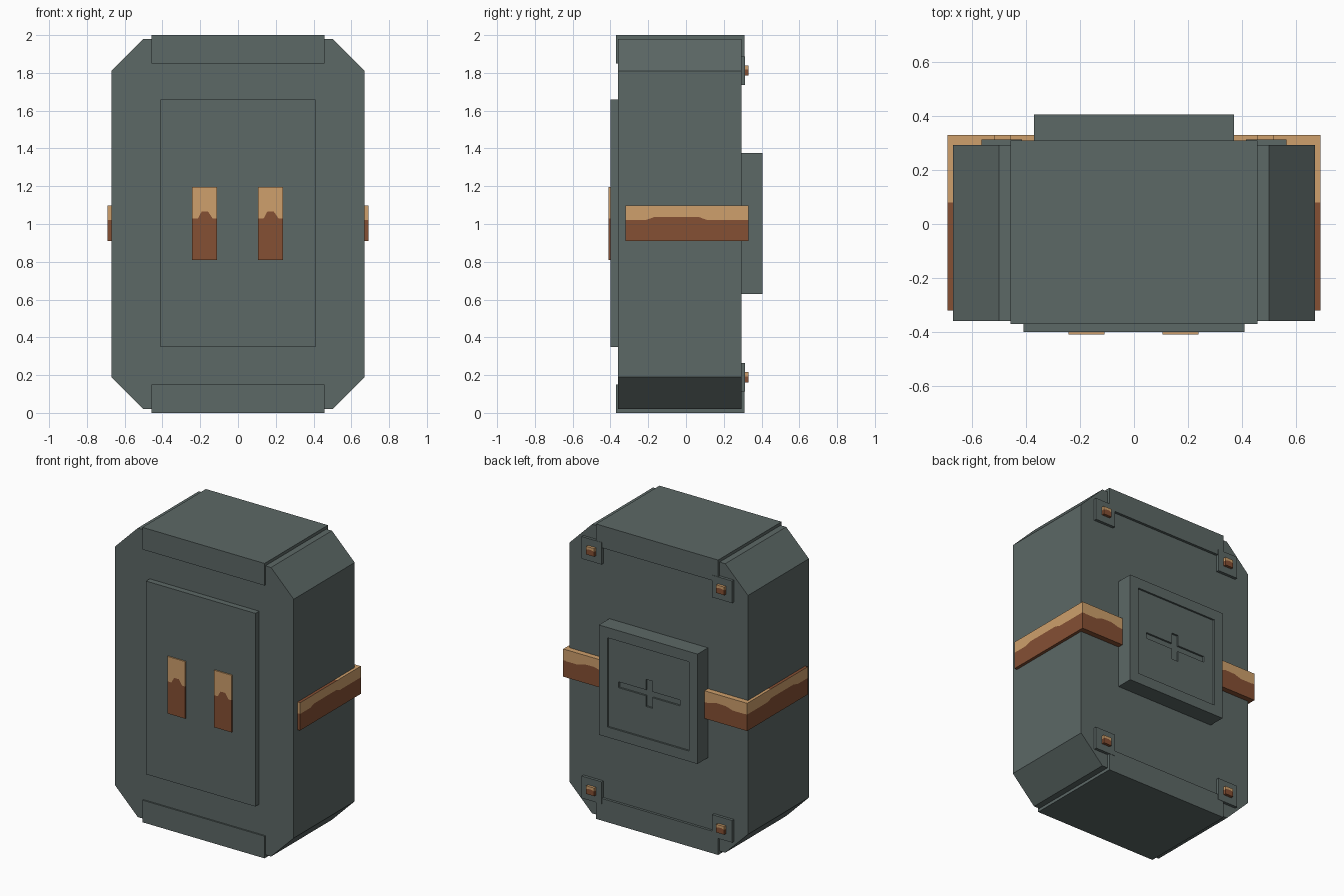
import bpy, bmesh
from mathutils import Vector

if "Cube" in bpy.data.objects:
    bpy.data.objects.remove(bpy.data.objects["Cube"])


def material(name, rgb):
    m = bpy.data.materials.new(name)
    m.diffuse_color = (*rgb, 1)
    m.use_nodes = True
    m.node_tree.nodes["Principled BSDF"].inputs["Base Color"].default_value = m.diffuse_color
    return m


SLATE = material("slate grey", (0.107, 0.138, 0.133))
TAN = material("light copper", (0.62, 0.35, 0.15))
BROWN = material("dark copper", (0.235, 0.080, 0.034))


def finish(name, bm, mats):
    bmesh.ops.recalc_face_normals(bm, faces=bm.faces[:])
    me = bpy.data.meshes.new(name)
    bm.to_mesh(me)
    bm.free()
    for m in mats:
        me.materials.append(m)
    ob = bpy.data.objects.new(name, me)
    bpy.context.collection.objects.link(ob)
    return ob


def prism(name, outline, y0, y1):
    """Extrude an (x, z) outline from y0 to y1."""
    bm = bmesh.new()
    face = bm.faces.new([bm.verts.new((x, y0, z)) for x, z in outline])
    ext = bmesh.ops.extrude_face_region(bm, geom=[face], use_keep_orig=True)
    bmesh.ops.translate(bm, vec=(0, y1 - y0, 0),
                        verts=[v for v in ext["geom"] if isinstance(v, bmesh.types.BMVert)])
    return finish(name, bm, [SLATE])


def rect(x0, x1, z0, z1):
    return [(x0, z0), (x1, z0), (x1, z1), (x0, z1)]


def two_tone(name, to3d, depth, u0, u1, z0, z1, wave, top_split=None):
    """Plate with a dark lower and a light upper part, parted by a wavy line."""
    bm = bmesh.new()

    def vert(u, z):
        return bm.verts.new(to3d(u, z))
    line = [vert(u, z) for u, z in wave]
    low = bm.faces.new([vert(u0, z0), vert(u1, z0)] + line[::-1])
    top = [vert(u1, z1)] + ([vert(top_split, z1)] if top_split is not None else []) + [vert(u0, z1)]
    high = bm.faces.new(line + top)
    low.material_index = 1
    ext = bmesh.ops.extrude_face_region(bm, geom=[low, high], use_keep_orig=True)
    bmesh.ops.translate(bm, vec=depth,
                        verts=[v for v in ext["geom"] if isinstance(v, bmesh.types.BMVert)])
    bm.normal_update()
    mid = wave[0][1]
    axis = Vector(depth).normalized()
    for f in bm.faces:
        if abs(f.normal.dot(axis)) > 0.5:
            continue
        c = f.calc_center_median()
        f.material_index = 0 if c.z > mid else 1
        # front stretch of the upper edge is dark
        if top_split is not None and c.z > z1 - 0.001 and c.y < top_split:
            f.material_index = 1
    return finish(name, bm, [TAN, BROWN])


# Chamfered main body
prism("body", [(-0.5, 0.02), (0.5, 0.02), (0.67, 0.19), (0.67, 1.81),
               (0.5, 1.98), (-0.5, 1.98), (-0.67, 1.81), (-0.67, 0.19)], -0.36, 0.293)

# End caps
prism("top_cap", rect(-0.458, 0.458, 1.85, 2.0), -0.37, 0.31)
prism("bottom_cap", rect(-0.458, 0.458, 0.0, 0.15), -0.37, 0.31)

# Raised front panel
prism("front_panel", rect(-0.41, 0.41, 0.35, 1.66), -0.40, -0.35)

# Back box with a recessed face and a sunken cross
box = prism("back_box", rect(-0.37, 0.37, 0.63, 1.375), 0.28, 0.405)
cutters = [prism("recess_cutter", rect(-0.305, 0.305, 0.70, 1.305), 0.393, 0.45),
           prism("cross_cutter", [(-0.23, 0.982), (-0.025, 0.982), (-0.025, 0.91), (0.025, 0.91),
                                  (0.025, 0.982), (0.23, 0.982), (0.23, 1.022), (0.025, 1.022),
                                  (0.025, 1.094), (-0.025, 1.094), (-0.025, 1.022), (-0.23, 1.022)],
                 0.381, 0.44)]
bpy.context.view_layer.objects.active = box
for cutter in cutters:
    mod = box.modifiers.new("cut", "BOOLEAN")
    mod.operation = "DIFFERENCE"
    mod.solver = "EXACT"
    mod.object = cutter
    bpy.ops.object.modifier_apply(modifier=mod.name)
    bpy.data.objects.remove(cutter)

# Front slots
for side, a, b in (("left", -0.243, -0.11), ("right", 0.105, 0.238)):
    wave = [(a, 1.028), (a + 0.03, 1.028), (a + 0.05, 1.065), (a + 0.085, 1.065),
            (a + 0.11, 1.028), (b, 1.028)]
    two_tone(side + "_front_slot", lambda u, z: (u, -0.409, z), (0, 0.009, 0),
             a, b, 0.81, 1.197, wave)

for side, s in (("left", -1), ("right", 1)):
    # Wrap-around straps: side stretch, then back stretch
    two_tone(side + "_side_strap", lambda u, z: (s * 0.67, u, z), (s * 0.02, 0, 0),
             -0.32, 0.33, 0.91, 1.098,
             [(-0.32, 1.022), (-0.21, 1.022), (-0.17, 1.036), (0.07, 1.036), (0.11, 1.022), (0.33, 1.022)],
             top_split=0.08)
    two_tone(side + "_back_strap", lambda u, z: (s * u, 0.29, z), (0, 0.04, 0),
             0.36, 0.67, 0.91, 1.098,
             [(0.36, 1.02), (0.40, 1.022), (0.46, 1.038), (0.53, 1.036), (0.58, 1.02), (0.67, 1.02)])
    # Corner tabs and studs on the back
    for end, zc in (("bottom", 0.188), ("top", 1.812)):
        prism(f"{side}_{end}_tab",
              rect(*sorted((s * 0.415, s * 0.565)), zc - 0.075, zc + 0.075), 0.28, 0.312)
        two_tone(f"{side}_{end}_stud", lambda u, z: (s * u, 0.30, z), (0, 0.03, 0),
                 0.458, 0.518, zc - 0.027, zc + 0.028,
                 [(0.458, zc + 0.005), (0.478, zc + 0.011), (0.498, zc + 0.011), (0.518, zc + 0.005)])
